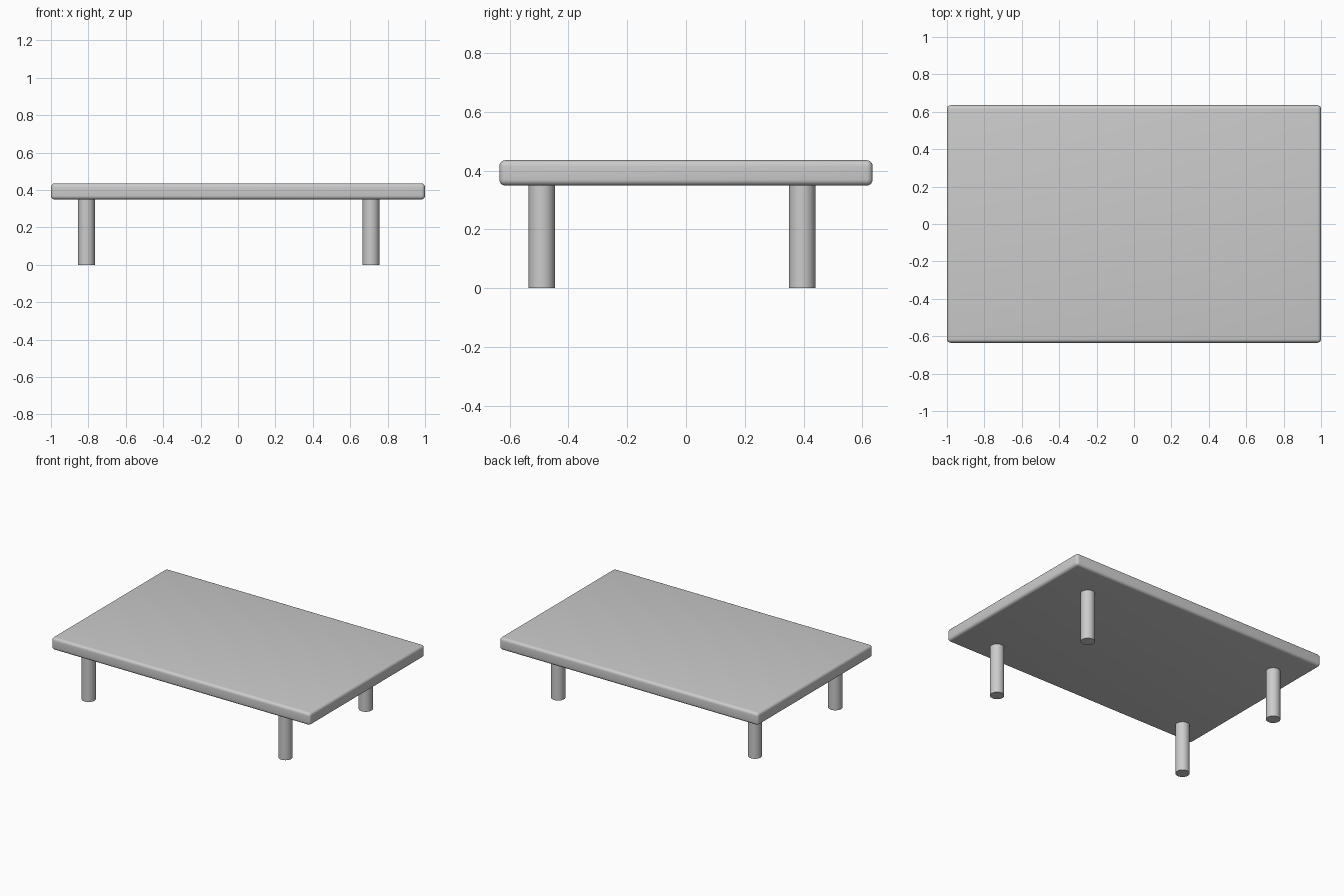
import bpy

if "Cube" in bpy.data.objects:
    bpy.data.objects.remove(bpy.data.objects["Cube"])

TOP_Z, UNDER_Z = 0.435, 0.349
LEG_R = 0.045


def smooth(obj):
    bpy.ops.object.select_all(action='DESELECT')
    obj.select_set(True)
    bpy.context.view_layer.objects.active = obj
    bpy.ops.object.shade_smooth_by_angle()


# Table top: slab with rounded edges
bpy.ops.mesh.primitive_cube_add(size=1, location=(0, 0, (TOP_Z + UNDER_Z) / 2))
top = bpy.context.object
top.name = "table_top"
top.scale = (2.0, 1.27, TOP_Z - UNDER_Z)
bpy.ops.object.transform_apply(location=False, rotation=False, scale=True)
bevel = top.modifiers.new("rounded_edges", 'BEVEL')
bevel.width = 0.02
bevel.segments = 5
bpy.ops.object.modifier_apply(modifier=bevel.name)
smooth(top)

# Four round legs, set slightly off centre and let a little into the top
leg_height = UNDER_Z + 0.01
for side, x in (("left", -0.81), ("right", 0.711)):
    for end, y in (("front", -0.491), ("back", 0.395)):
        bpy.ops.mesh.primitive_cylinder_add(
            vertices=32, radius=LEG_R, depth=leg_height,
            location=(x, y, leg_height / 2))
        leg = bpy.context.object
        leg.name = f"{end}_{side}_leg"
        smooth(leg)
